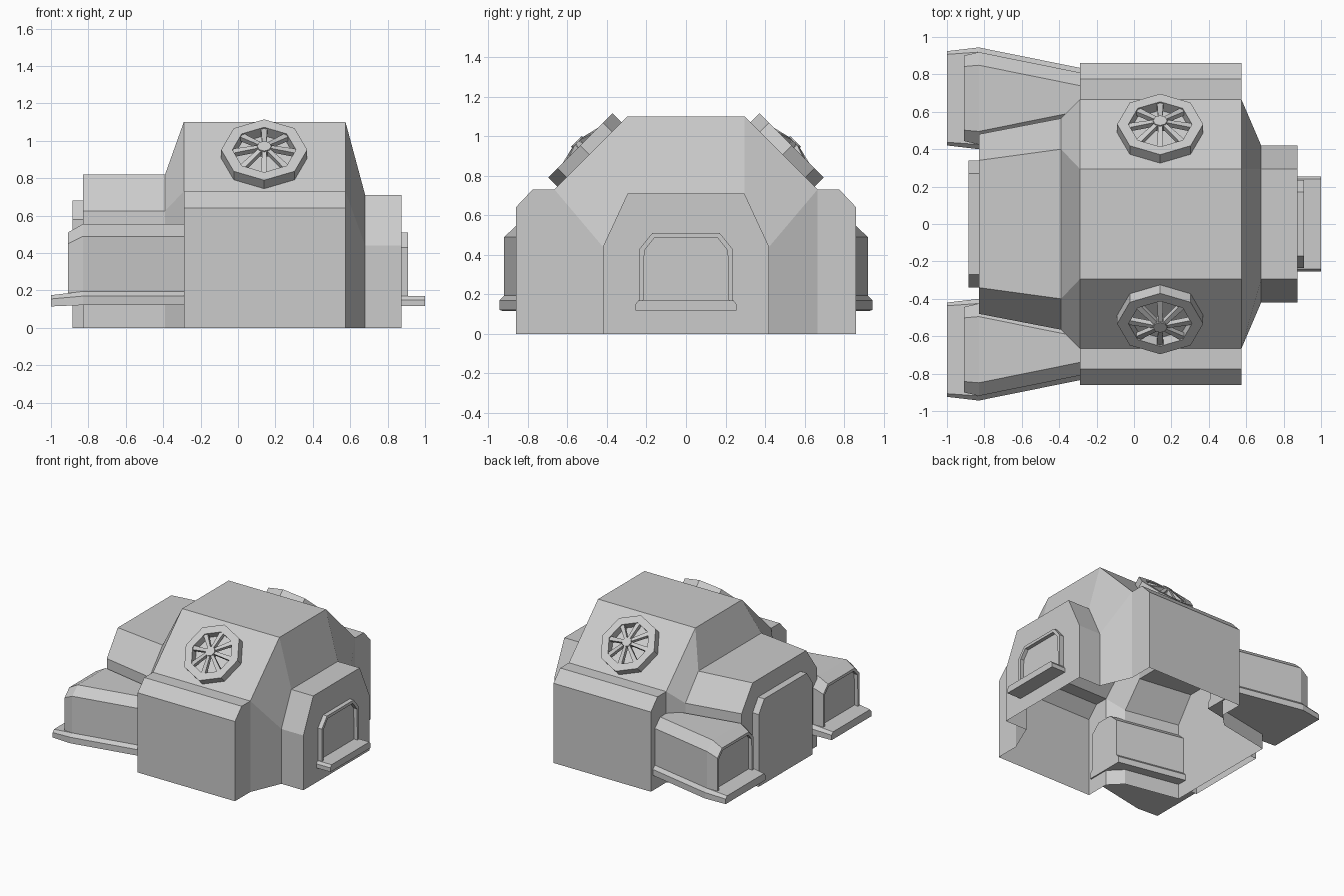
import bpy, bmesh, math
from mathutils import Matrix, Vector

cube = bpy.data.objects.get("Cube")
if cube:
    bpy.data.objects.remove(cube, do_unlink=True)

grey = bpy.data.materials.new("plain_grey")
COLOR = (0.6, 0.6, 0.6, 1.0)
grey.diffuse_color = COLOR
grey.use_nodes = True
grey.node_tree.nodes["Principled BSDF"].inputs["Base Color"].default_value = COLOR


def finish(name, bm, matrix=None):
    """Clean the mesh and put it in the scene."""
    bmesh.ops.remove_doubles(bm, verts=bm.verts, dist=0.0005)
    bmesh.ops.recalc_face_normals(bm, faces=bm.faces)
    if matrix:
        bm.transform(matrix)
    mesh = bpy.data.meshes.new(name)
    bm.to_mesh(mesh)
    bm.free()
    mesh.materials.append(grey)
    obj = bpy.data.objects.new(name, mesh)
    bpy.context.collection.objects.link(obj)
    return obj


def loft(name, sections, cy=0.0, closed=True, cap_first=True, inset=0.0):
    """Skin mirrored half profiles [(half_width, z), ...] placed along x."""
    bm = bmesh.new()
    rings = []
    for x, half in sections:
        pts = list(half) + [(-y, z) for y, z in reversed(half)]
        rings.append([bm.verts.new((x, cy + y, z)) for y, z in pts])
    n = len(rings[0])
    for a, b in zip(rings, rings[1:]):
        for i in range(n if closed else n - 1):
            j = (i + 1) % n
            bm.faces.new((a[i], a[j], b[j], b[i]))
    if cap_first:
        bm.faces.new(rings[0])
    end = bm.faces.new(rings[-1])
    if inset:
        # recessed pane inside a thin frame
        bmesh.ops.recalc_face_normals(bm, faces=bm.faces)
        bmesh.ops.inset_individual(bm, faces=[end], thickness=inset, depth=0.0)
        into = Vector((-0.03 if sections[-1][0] > 0 else 0.03, 0, 0))
        side = bmesh.ops.extrude_discrete_faces(bm, faces=[end])["faces"][0]
        rim = list(side.verts)
        old = [v.co.copy() for v in rim]
        for v in rim:
            v.co += into
        outer = [bm.verts.new(c) for c in old]
        for i in range(len(rim)):
            j = (i + 1) % len(rim)
            bm.faces.new((outer[i], outer[j], rim[j], rim[i]))
    return finish(name, bm)


# Main hall, with the porch at +x and the wing at -x; open underneath
hall = [(.86, 0), (.86, .64), (.775, .73), (.665, .73), (.295, 1.1)]
neck = [(.665, 0), (.665, .64), (.665, .73), (.665, .73), (.295, 1.1)]
porch = [(.42, 0), (.42, .2), (.42, .44), (.42, .44), (.295, .71)]
wing_in = [(.565, 0), (.565, .3), (.565, .625), (.565, .625), (.40, .82)]
wing_out = [(.48, 0), (.48, .3), (.48, .625), (.48, .625), (.34, .82)]
loft("main_shell", [(.875, porch), (.68, porch), (.575, neck), (.575, hall),
                    (-.29, hall), (-.29, neck), (-.39, wing_in),
                    (-.83, wing_out)], closed=False)

# Raised panel on the end of the wing
panel = [(.34, 0), (.34, .58), (.27, .68)]
loft("wing_end_panel", [(-.83, panel), (-.885, panel)], closed=False, cap_first=False)

# Porch window and its sill
window = [(.235, .13), (.235, .43), (.17, .51)]
sill = [(.255, .117), (.255, .15), (.24, .17)]
loft("porch_window", [(.87, window), (.91, window)], inset=.026)
loft("porch_window_sill", [(.87, sill), (1.0, sill)])


def pod_body(w):
    return [(w, .16), (w, .49), (w - .07, .555)]


def pod_ledge(w):
    return [(w, .122), (w, .17), (w - .025, .195)]


def fan_ring():
    """Octagonal ring, open at the back."""
    bm = bmesh.new()
    loops = []
    for r, z in ((.23, -.005), (.23, .06), (.17, .06), (.17, -.005)):
        loops.append([bm.verts.new((r * math.sin(k * math.pi / 4),
                                    r * math.cos(k * math.pi / 4), z)) for k in range(8)])
    for a, b in zip(loops, loops[1:] + loops[:1]):
        for i in range(8):
            j = (i + 1) % 8
            bm.faces.new((a[i], a[j], b[j], b[i]))
    return bm


def fan_spokes():
    """Eight spokes rising to a small hub."""
    bm = bmesh.new()
    for k in range(8):
        new = bmesh.ops.create_cube(bm, size=1.0)["verts"]
        for v in new:
            outer, top = v.co.x > 0, v.co.z > 0
            side = 1 if v.co.y > 0 else -1
            v.co = Vector((.172 if outer else .025,
                           side * (.017 if outer else .011),
                           (.05 if outer else .085) - (0 if top else .03)))
        bmesh.ops.rotate(bm, verts=new, matrix=Matrix.Rotation(k * math.pi / 4, 3, 'Z'))
    bmesh.ops.create_cone(bm, cap_ends=True, segments=8, radius1=.042, radius2=.038,
                          depth=.045, matrix=Matrix.Translation((0, 0, .066)))
    return bm


for s, side in ((-1, "front"), (1, "back")):
    # Flared side pod with a window at its outer end, on a ledge
    cy = s * .672
    loft(side + "_pod", [(-.28, pod_body(.136)), (-.83, pod_body(.247)),
                         (-.91, [(.228, .155), (.228, .45), (.17, .51)])],
         cy=cy, inset=.024)
    loft(side + "_pod_ledge", [(-.28, pod_ledge(.161)), (-.83, pod_ledge(.272)),
                               (-1.0, [(.252, .115), (.252, .155), (.235, .175)])], cy=cy)
    # Roof fan lying on the sloped face
    place = Matrix.Translation((.14, s * .491, .91)) @ Matrix.Rotation(-s * math.pi / 4, 4, 'X')
    finish(side + "_fan_ring", fan_ring(), place)
    finish(side + "_fan_spokes", fan_spokes(), place)
